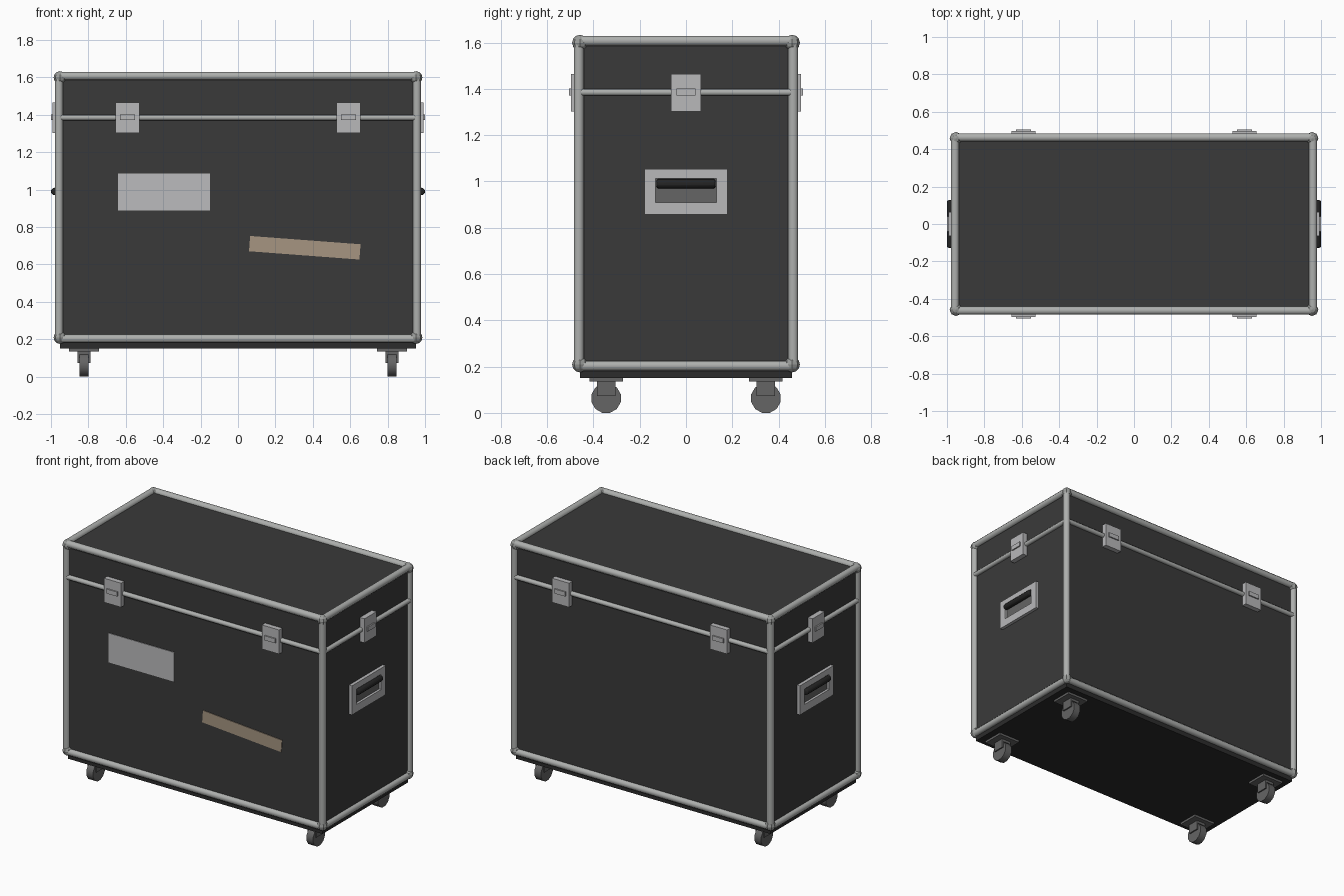
import bpy, bmesh, math
from mathutils import Matrix, Vector

if "Cube" in bpy.data.objects:
    bpy.data.objects.remove(bpy.data.objects["Cube"])


def mat(name, r, g, b):
    m = bpy.data.materials.new(name)
    m.diffuse_color = (r, g, b, 1)
    m.use_nodes = True
    m.node_tree.nodes["Principled BSDF"].inputs["Base Color"].default_value = m.diffuse_color
    return m


PANEL = mat("charcoal panel", 0.042, 0.042, 0.042)
BASE = mat("black base", 0.025, 0.025, 0.025)
RUBBER = mat("black rubber", 0.018, 0.018, 0.018)
ALU = mat("aluminium", 0.42, 0.43, 0.42)
BALL = mat("corner steel", 0.32, 0.33, 0.32)
PLATE = mat("latch steel", 0.48, 0.48, 0.49)
LABEL = mat("label", 0.5, 0.5, 0.51)
TAPE = mat("tan tape", 0.38, 0.30, 0.22)
GREY = mat("caster grey", 0.13, 0.13, 0.13)


def finish(name, bm, material, smooth=False):
    me = bpy.data.meshes.new(name)
    bm.to_mesh(me)
    bm.free()
    me.materials.append(material)
    ob = bpy.data.objects.new(name, me)
    bpy.context.collection.objects.link(ob)
    if smooth:
        bpy.ops.object.select_all(action='DESELECT')
        bpy.context.view_layer.objects.active = ob
        ob.select_set(True)
        bpy.ops.object.shade_smooth_by_angle(angle=math.radians(50))
    return ob


def add_box(bm, lo, hi, M=Matrix()):
    lo, hi = Vector(lo), Vector(hi)
    S = Matrix.Diagonal((*(hi - lo), 1))
    bmesh.ops.create_cube(bm, size=1, matrix=M @ Matrix.Translation((lo + hi) / 2) @ S)


def add_rod(bm, a, b, r, n, M=Matrix()):
    a, b = Vector(a), Vector(b)
    d = b - a
    R = d.to_track_quat('Z', 'Y').to_matrix().to_4x4()
    bmesh.ops.create_cone(bm, cap_ends=True, segments=n, radius1=r, radius2=r, depth=d.length,
                          matrix=M @ Matrix.Translation((a + b) / 2) @ R @ Matrix.Rotation(math.pi / n, 4, 'Z'))


def boxes(name, items, material, M=Matrix()):
    bm = bmesh.new()
    for lo, hi in items:
        add_box(bm, lo, hi, M)
    return finish(name, bm, material)


X, Y, Z0, Z1, SEAM = 0.957, 0.463, 0.203, 1.607, 1.385

# case body, lid and base board
boxes("case_body", [((-X, -Y, Z0), (X, Y, SEAM))], PANEL)
boxes("case_lid", [((-X, -Y, SEAM), (X, Y, Z1))], PANEL)
boxes("base_board", [((-0.952, -0.457, 0.15), (0.952, 0.457, 0.21))], BASE)

# edge rails
bm = bmesh.new()
R = 0.0235
for s in (-1, 1):
    for z in (Z0, Z1):
        add_rod(bm, (-X, s * Y, z), (X, s * Y, z), R, 8)
        add_rod(bm, (s * X, -Y, z), (s * X, Y, z), R, 8)
    for t in (-1, 1):
        add_rod(bm, (s * X, t * Y, Z0), (s * X, t * Y, Z1), R, 8)
finish("edge_rails", bm, ALU, True)

# rail around the lid seam
bm = bmesh.new()
for s in (-1, 1):
    add_rod(bm, (-X - 0.01, s * (Y + 0.006), SEAM), (X + 0.01, s * (Y + 0.006), SEAM), 0.016, 8)
    add_rod(bm, (s * (X + 0.006), -Y - 0.01, SEAM), (s * (X + 0.006), Y + 0.01, SEAM), 0.016, 8)
finish("seam_rail", bm, ALU, True)

# ball corners
bm = bmesh.new()
for sx in (-1, 1):
    for sy in (-1, 1):
        for z in (Z0 + 0.006, Z1 - 0.008):
            bmesh.ops.create_uvsphere(bm, u_segments=8, v_segments=6, radius=0.034,
                                      matrix=Matrix.Translation((sx * 0.952, sy * 0.458, z)))
finish("ball_corners", bm, BALL)


def latch(name, M):
    # local frame: x across, -y outward, origin on the panel at the seam
    boxes(name + "_plate", [((-0.064, -0.034, -0.083), (0.064, 0.005, 0.08))], PLATE, M)
    boxes(name + "_catch", [((-0.04, -0.043, -0.013), (0.04, -0.03, 0.017))], PLATE, M)


def turned(deg, offset, x, z):
    return Matrix.Rotation(math.radians(deg), 4, 'Z') @ Matrix.Translation((x, -offset, z))


# latches: two on front and back, one on each end
for side, deg in (("front", 0), ("back", 180)):
    for x in (-0.591, 0.591):
        latch(f"{side}_latch", turned(deg, Y, x, SEAM))
for side, deg in (("right", 90), ("left", -90)):
    latch(f"{side}_latch", turned(deg, X, 0, SEAM))
    # end handle: frame, recess floor and grip
    M = turned(deg, X, 0, 0)
    f = -0.022
    boxes(f"{side}_handle_frame", [
        ((-0.18, f, 1.013), (0.18, 0, 1.053)), ((-0.18, f, 0.856), (0.18, 0, 0.909)),
        ((-0.18, f, 0.909), (-0.132, 0, 1.013)), ((0.132, f, 0.909), (0.18, 0, 1.013))], PLATE, M)
    boxes(f"{side}_handle_recess", [((-0.133, -0.006, 0.908), (0.133, 0, 1.014))], GREY, M)
    bm = bmesh.new()
    add_rod(bm, (-0.127, -0.023, 0.99), (0.127, -0.023, 0.99), 0.021, 10, M)
    ends = [e for e in bm.edges if all(abs(abs((M.inverted() @ v.co).x) - 0.127) < 1e-4 for v in e.verts)]
    bmesh.ops.bevel(bm, geom=ends, offset=0.008, segments=2, affect='EDGES', profile=0.5)
    finish(f"{side}_handle_grip", bm, RUBBER, True)

# label and slanted tape on the front
boxes("front_label", [((-0.642, -Y - 0.004, 0.888), (-0.15, -Y, 1.086))], LABEL)
T = Matrix.Translation((0.357, -Y, 0.689)) @ Matrix.Rotation(math.radians(4.3), 4, 'Y')
boxes("front_tape", [((-0.296, -0.004, -0.041), (0.296, 0, 0.041))], TAPE, T)

# casters
for sx in (-1, 1):
    for sy in (-1, 1):
        M = Matrix.Translation((sx * 0.823, sy * 0.345, 0))
        boxes("caster_plate", [((-0.08, -0.072, 0.135), (0.08, 0.072, 0.152))], GREY, M)
        boxes("caster_fork", [((-0.034, -0.04, 0.118), (0.034, 0.04, 0.137)),
                              ((-0.034, -0.04, 0.073), (-0.025, 0.04, 0.118)),
                              ((0.025, -0.04, 0.073), (0.034, 0.04, 0.118))], GREY, M)
        bm = bmesh.new()
        add_rod(bm, (-0.025, 0, 0.0635), (0.025, 0, 0.0635), 0.0655, 12, M)
        finish("caster_wheel", bm, GREY, True)
